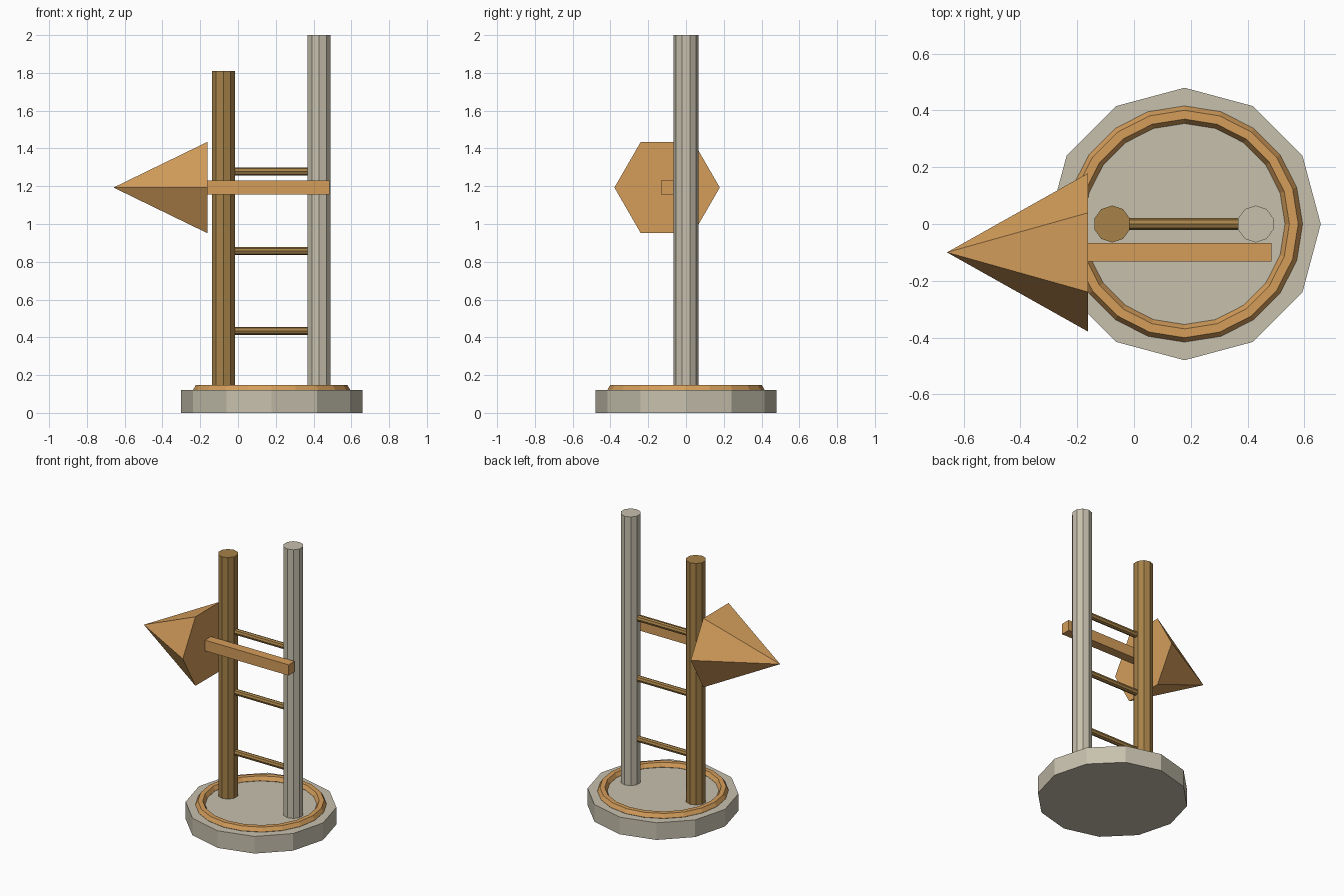
import bpy, math

if "Cube" in bpy.data.objects:
    bpy.data.objects.remove(bpy.data.objects["Cube"])


def material(name, rgb):
    m = bpy.data.materials.new(name)
    m.diffuse_color = (*rgb, 1)
    m.use_nodes = True
    m.node_tree.nodes["Principled BSDF"].inputs["Base Color"].default_value = m.diffuse_color
    return m


STONE = material("pale_stone", (0.57, 0.53, 0.42))
BROWN = material("dark_wood", (0.38, 0.22, 0.065))
ORANGE = material("light_wood", (0.66, 0.34, 0.105))


def finish(name, mat):
    ob = bpy.context.object
    ob.name = name
    ob.data.materials.append(mat)
    return ob


def upright(name, x, radius, z0, z1, sides, mat):
    bpy.ops.mesh.primitive_cylinder_add(vertices=sides, radius=radius, depth=z1 - z0,
                                        location=(x, 0, (z0 + z1) / 2))
    return finish(name, mat)


BASE_X = 0.178
LEFT_X, RIGHT_X = -0.077, 0.429

# Twelve-sided foot with a ring lying on it
upright("base", BASE_X, 0.48, 0, 0.12, 12, STONE)
bpy.ops.mesh.primitive_torus_add(location=(BASE_X, 0, 0.122), major_radius=0.385,
                                 minor_radius=0.031, major_segments=20, minor_segments=6)
finish("base_ring", ORANGE)

# Two posts
upright("left_post", LEFT_X, 0.065, 0.11, 1.81, 10, BROWN)
upright("right_post", RIGHT_X, 0.065, 0.11, 2.0, 10, STONE)

# Rungs between the posts
for i, z in enumerate((0.434, 0.856, 1.278)):
    bpy.ops.mesh.primitive_cylinder_add(vertices=8, radius=0.021, depth=RIGHT_X - LEFT_X - 0.08,
                                        location=((LEFT_X + RIGHT_X) / 2, 0, z),
                                        rotation=(0, math.pi / 2, 0))
    finish(f"rung_{i + 1}", BROWN)

# Arrow: square shaft and six-sided head pointing to -x
ARROW_Y, ARROW_Z = -0.1, 1.193
bpy.ops.mesh.primitive_cube_add(size=1, location=(0.16, ARROW_Y, ARROW_Z))
shaft = finish("arrow_shaft", ORANGE)
shaft.scale = (0.65, 0.066, 0.075)
bpy.ops.mesh.primitive_cone_add(vertices=6, radius1=0.279, radius2=0, depth=0.497,
                                location=(-0.4105, ARROW_Y, ARROW_Z),
                                rotation=(0, -math.pi / 2, 0))
finish("arrow_head", ORANGE)
